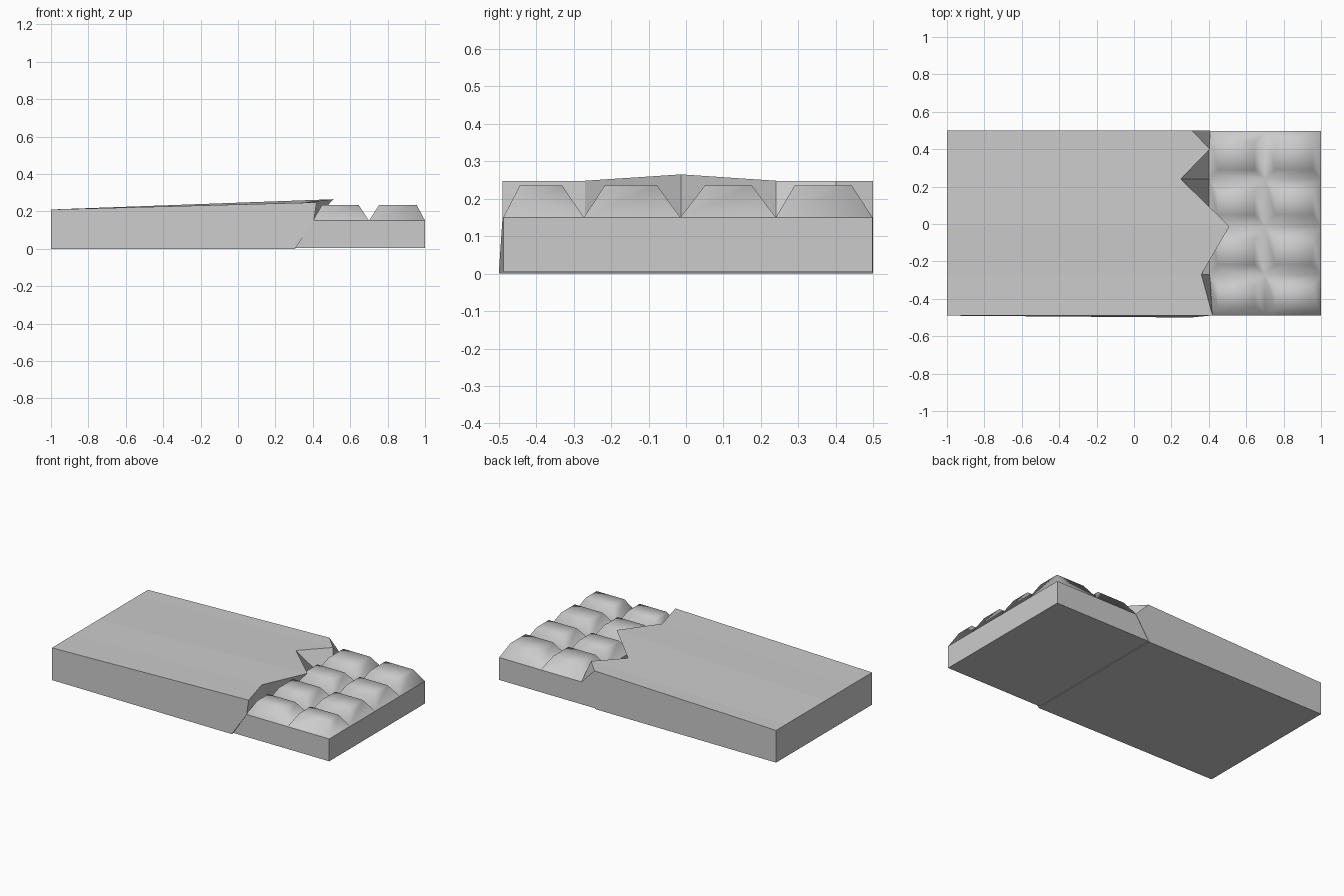
import bpy, bmesh

if "Cube" in bpy.data.objects:
    bpy.data.objects.remove(bpy.data.objects["Cube"])


def make_object(name, bm, smooth=False):
    bmesh.ops.recalc_face_normals(bm, faces=bm.faces)
    mesh = bpy.data.meshes.new(name)
    bm.to_mesh(mesh)
    bm.free()
    for p in mesh.polygons:
        p.use_smooth = smooth
    ob = bpy.data.objects.new(name, mesh)
    bpy.context.collection.objects.link(ob)
    return ob


BASE_Z, TOP_Z = 0.15, 0.235
Y0, Y1 = -0.488, 0.498

# Exposed slab of chocolate, tucked into the wrapper
bm = bmesh.new()
bmesh.ops.create_cube(bm, size=1)
for v in bm.verts:
    v.co.x = 1.0 if v.co.x > 0 else 0.29
    v.co.y = Y1 if v.co.y > 0 else Y0
    v.co.z = BASE_Z if v.co.z > 0 else 0.004
make_object("chocolate_slab", bm)

# Bevelled squares: (base start, top start, top end, base end)
columns = [(0.40, 0.45, 0.645, 0.70), (0.70, 0.755, 0.955, 1.0)]
rows = [(Y0, -0.444, -0.33, -0.273), (-0.273, -0.217, -0.077, -0.015),
        (-0.015, 0.05, 0.176, 0.24), (0.24, 0.29, 0.443, Y1)]
bm = bmesh.new()
for xa, xb, xc, xd in columns:
    for ya, yb, yc, yd in rows:
        low = [bm.verts.new((x, y, BASE_Z)) for x, y in
               ((xa, ya), (xd, ya), (xd, yd), (xa, yd))]
        high = [bm.verts.new((x, y, TOP_Z)) for x, y in
                ((xb, yb), (xc, yb), (xc, yc), (xb, yc))]
        bm.faces.new(high)
        for i in range(4):
            j = (i + 1) % 4
            bm.faces.new((low[i], low[j], high[j], high[i]))
bmesh.ops.remove_doubles(bm, verts=bm.verts, dist=0.0005)
make_object("chocolate_squares", bm, smooth=True)

# Wrapper: lofted cross-sections with a torn front edge (y, tear x, tear z)
tear = [(-0.49, 0.42, 0.248), (-0.27, 0.36, 0.248), (-0.013, 0.51, 0.265),
        (0.24, 0.25, 0.248), (0.40, 0.405, 0.248), (0.50, 0.31, 0.248)]
bm = bmesh.new()
sections = []
for y, x, z in tear:
    foot_y = -0.5 if y == -0.49 else y
    sections.append([bm.verts.new(c) for c in (
        (-1, y, 0.21), (x, y, z), (0.405, y, BASE_Z),
        (0.305, foot_y, 0), (-1, y, 0))])
for a, b in zip(sections, sections[1:]):
    for i in range(5):
        j = (i + 1) % 5
        bm.faces.new((a[i], a[j], b[j], b[i]))
bm.faces.new(sections[0])
bm.faces.new(sections[-1])
make_object("wrapper", bm)
